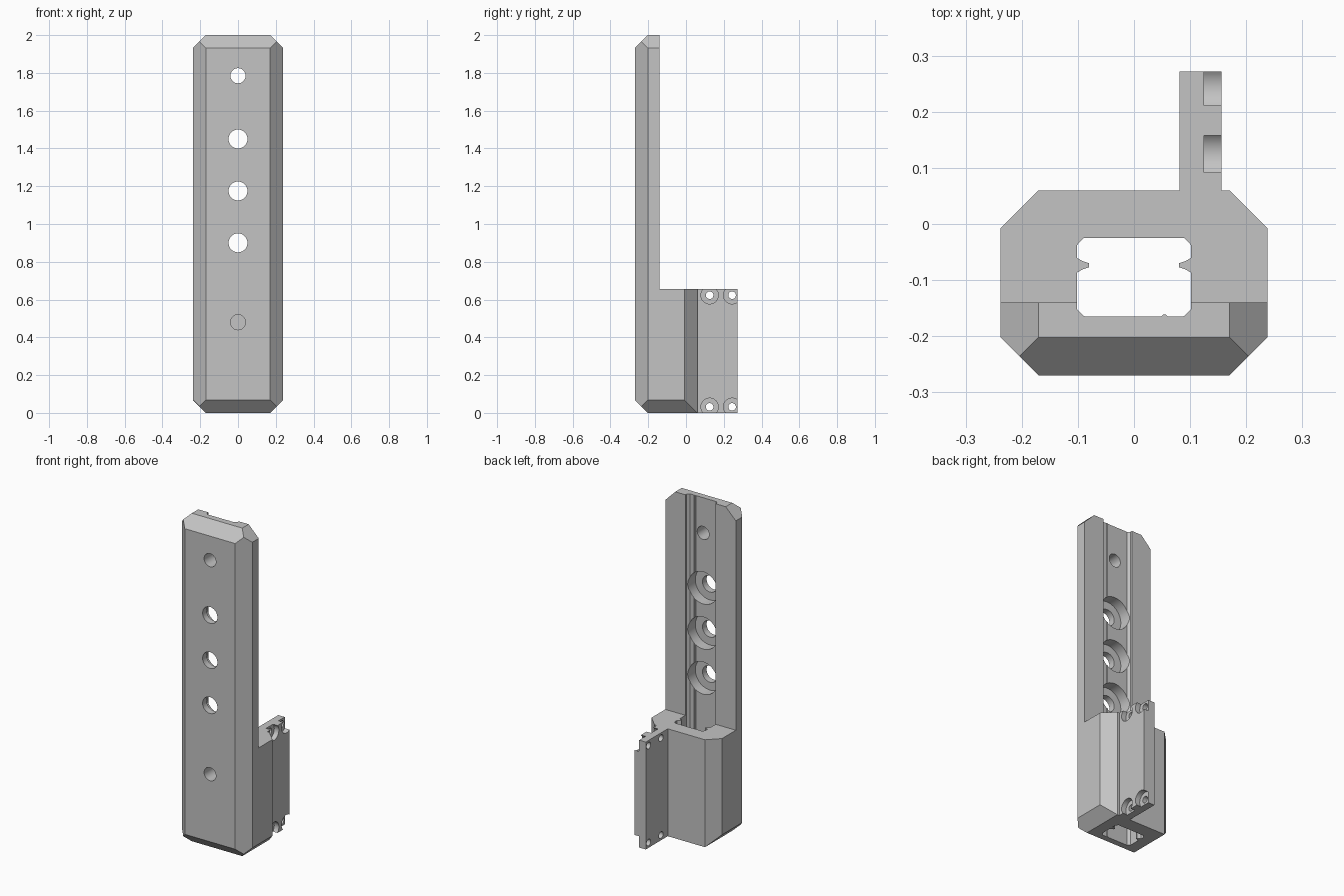
import bpy, bmesh
from math import radians
from mathutils import Matrix, Vector

if "Cube" in bpy.data.objects:
    bpy.data.objects.remove(bpy.data.objects["Cube"])

grey = bpy.data.materials.new("light grey")
grey.use_nodes = True
grey.diffuse_color = (0.55, 0.55, 0.55, 1)
grey.node_tree.nodes["Principled BSDF"].inputs["Base Color"].default_value = (0.55, 0.55, 0.55, 1)

HEIGHT, BLOCK_TOP = 2.0, 0.655
HALF_W, FLAT_W = 0.238, 0.17      # full and flat half widths
C = HALF_W - FLAT_W               # chamfer size
FRONT, BACK, PLATE_BACK = -0.27, 0.06, -0.14


def make(name, bm):
    bmesh.ops.recalc_face_normals(bm, faces=bm.faces)
    mesh = bpy.data.meshes.new(name)
    bm.to_mesh(mesh)
    bm.free()
    mesh.materials.append(grey)
    obj = bpy.data.objects.new(name, mesh)
    bpy.context.collection.objects.link(obj)
    return obj


def prism(outline, z0, z1):
    bm = bmesh.new()
    face = bm.faces.new([bm.verts.new((x, y, z0)) for x, y in outline])
    top = bmesh.ops.extrude_face_region(bm, geom=[face])["geom"]
    verts = [v for v in top if isinstance(v, bmesh.types.BMVert)]
    bmesh.ops.translate(bm, vec=(0, 0, z1 - z0), verts=verts)
    return bm


def rect(x0, x1, y0, y1):
    return [(x0, y0), (x1, y0), (x1, y1), (x0, y1)]


def cylinder(centre, radius, depth, axis):
    bm = bmesh.new()
    turn = Matrix.Rotation(radians(90), 4, "X" if axis == "y" else "Y")
    bmesh.ops.create_cone(bm, cap_ends=True, segments=48, radius1=radius, radius2=radius,
                          depth=depth, matrix=Matrix.Translation(centre) @ turn)
    return bm


def cut(obj, bm):
    cutter = make("cutter", bm)
    cutter.hide_render = True
    mod = obj.modifiers.new("cut", "BOOLEAN")
    mod.operation, mod.solver, mod.object = "DIFFERENCE", "EXACT", cutter
    bpy.context.view_layer.objects.active = obj
    bpy.ops.object.modifier_apply(modifier=mod.name)
    bpy.data.objects.remove(cutter)


def finish(obj):
    bpy.ops.object.select_all(action="DESELECT")
    obj.select_set(True)
    bpy.context.view_layer.objects.active = obj
    bpy.ops.object.shade_smooth_by_angle(angle=radians(25))


# Body: octagonal bar with chamfered front and side edges at both ends
half = [(FLAT_W, FRONT), (HALF_W, FRONT + C), (HALF_W, BACK - C), (FLAT_W, BACK)]
bm = prism(half + [(-x, y) for x, y in reversed(half)], 0, HEIGHT)
for z, up in ((0, -1), (HEIGHT, 1)):
    for point, side in (((0, FRONT + C, z), (0, -1, 0)),
                        ((FLAT_W, 0, z), (1, 0, 0)), ((-FLAT_W, 0, z), (-1, 0, 0))):
        geom = bm.verts[:] + bm.edges[:] + bm.faces[:]
        bmesh.ops.bisect_plane(bm, geom=geom, dist=1e-5, plane_co=point,
                               plane_no=Vector(side) + Vector((0, 0, up)), clear_outer=True)
        bmesh.ops.holes_fill(bm, edges=[e for e in bm.edges if e.is_boundary])
bmesh.ops.remove_doubles(bm, verts=bm.verts, dist=1e-4)
body = make("body", bm)

# Thin upper plate: remove everything behind it above the block
cut(body, prism(rect(-1, 1, PLATE_BACK, 1), BLOCK_TOP, 3))

# Lengthwise bore and groove, with a guide rib on each wall and a fine floor ridge
wall = [(0.088, -0.165), (0.102, -0.152), (0.102, -0.087), (0.092, -0.081), (0.08, -0.077),
        (0.08, -0.07), (0.092, -0.066), (0.102, -0.06), (0.102, -0.038), (0.09, -0.025)]
ridge = [(0.048, -0.165), (0.052, -0.161), (0.056, -0.161), (0.06, -0.165)]
bore = ridge + wall + [(-x, y) for x, y in reversed(wall)]
cut(body, prism(bore, -0.1, HEIGHT + 0.1))

# Front holes; the three middle ones are counterbored from the groove
for z, radius in ((0.48, 0.04), (0.9, 0.05), (1.175, 0.05), (1.45, 0.05), (1.785, 0.04)):
    cut(body, cylinder((0, -0.23, z), radius, 0.2, "y"))
    if radius > 0.04:
        cut(body, cylinder((0, -0.18, z), 0.098, 0.1, "y"))
finish(body)

# Side flange behind the block, with counterbored corner screw holes
flange = make("side_flange", prism(rect(0.081, 0.156, BACK, 0.272), 0, BLOCK_TOP))
for y in (0.125, 0.244):
    for z in (0.032, BLOCK_TOP - 0.032):
        cut(flange, cylinder((0.12, y, z), 0.02, 0.2, "x"))
        cut(flange, cylinder((0.175, y, z), 0.046, 0.1, "x"))
finish(flange)
